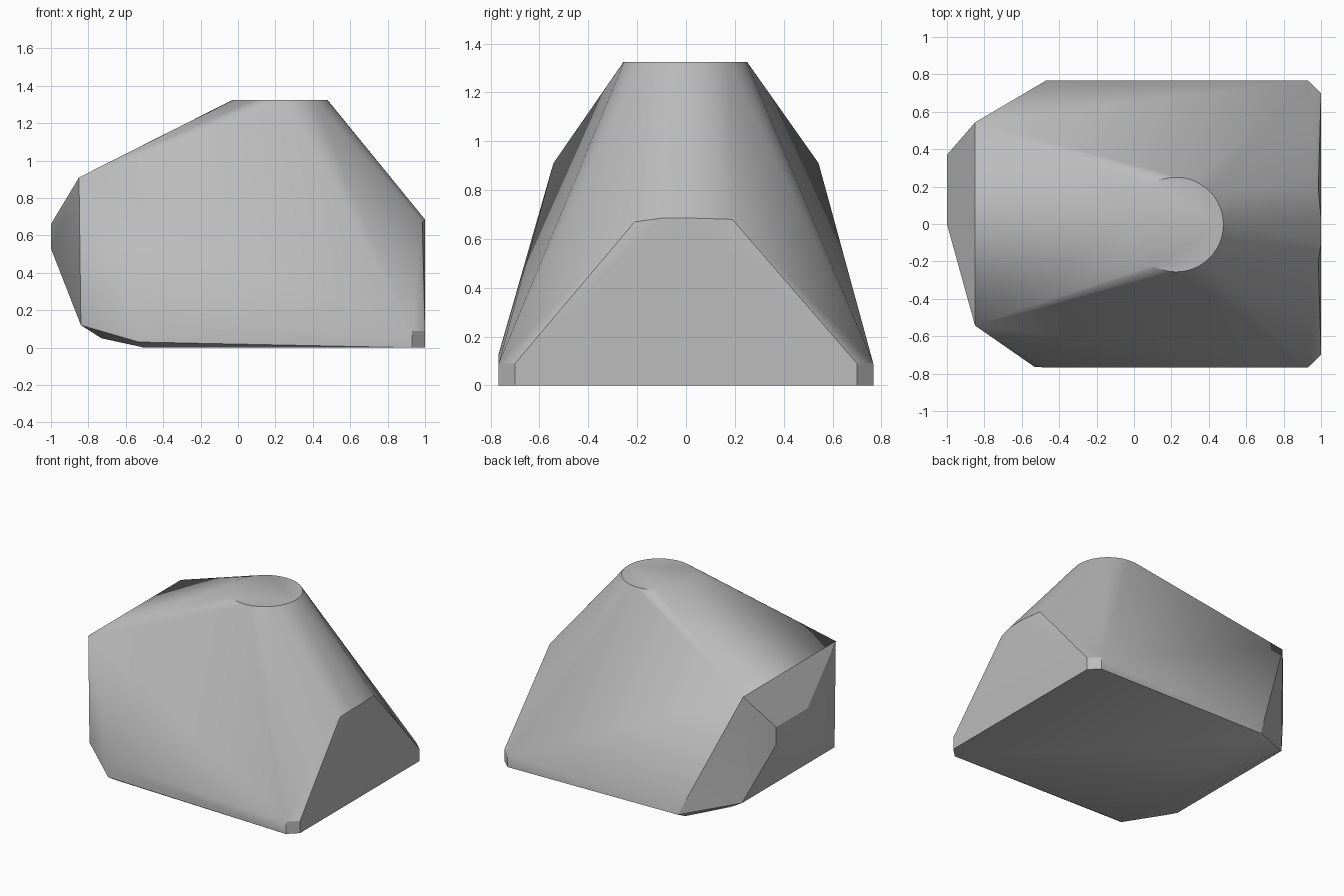
import bpy, bmesh, math

cube = bpy.data.objects.get("Cube")
if cube:
    bpy.data.objects.remove(cube, do_unlink=True)


def make_material(name, colour):
    mat = bpy.data.materials.new(name)
    mat.use_nodes = True
    mat.diffuse_color = colour
    mat.node_tree.nodes["Principled BSDF"].inputs["Base Color"].default_value = colour
    return mat


grey = make_material("plain grey", (0.5, 0.5, 0.5, 1))

# Round flat top
SIDES = 48
points = []
for i in range(SIDES):
    a = math.tau * i / SIDES
    points.append((0.225 + 0.253 * math.cos(a), -0.003 + 0.253 * math.sin(a), 1.325))

# Paired corners along both sides
for side in (-1, 1):
    points += [
        (-0.85, side * 0.543, 0.91),
        (-0.84, side * 0.543, 0.12),
        (-0.73, side * 0.51, 0.05),
        (-0.50, side * 0.72, 0.0),
    ]
    # Small upright chamfers at the two lower corners
    for z in (0.0, 0.09):
        points += [(0.93, side * 0.767, z), (1.0, side * 0.70, z)]

# Uneven lower side corners
points += [(-0.53, -0.765, 0.03), (-0.45, -0.767, 0.13), (-0.47, 0.767, 0.02)]

# Narrow upright face at one end
for y in (0.0, 0.37):
    points += [(-1.0, y, 0.53), (-1.0, y, 0.66)]

# Upper edge of the sloping end
points += [(1.0, -0.10, 0.685), (1.0, 0.03, 0.685),
           (0.985, 0.19, 0.68), (0.985, -0.21, 0.67)]

# Wrap the corners in a convex shell
bm = bmesh.new()
for p in points:
    bm.verts.new(p)
bmesh.ops.convex_hull(bm, input=bm.verts[:], use_existing_faces=False)
loose = [v for v in bm.verts if not v.link_faces]
bmesh.ops.delete(bm, geom=loose, context='VERTS')
bmesh.ops.dissolve_limit(bm, angle_limit=math.radians(0.5),
                         verts=bm.verts[:], edges=bm.edges[:])
bmesh.ops.recalc_face_normals(bm, faces=bm.faces[:])

mesh = bpy.data.meshes.new("convex_shell")
bm.to_mesh(mesh)
bm.free()
mesh.materials.append(grey)
shell = bpy.data.objects.new("convex_shell", mesh)
bpy.context.collection.objects.link(shell)

# Soft shading with crisp sharp edges
bpy.ops.object.select_all(action='DESELECT')
shell.select_set(True)
bpy.context.view_layer.objects.active = shell
bpy.ops.object.shade_smooth_by_angle(angle=math.radians(30))
